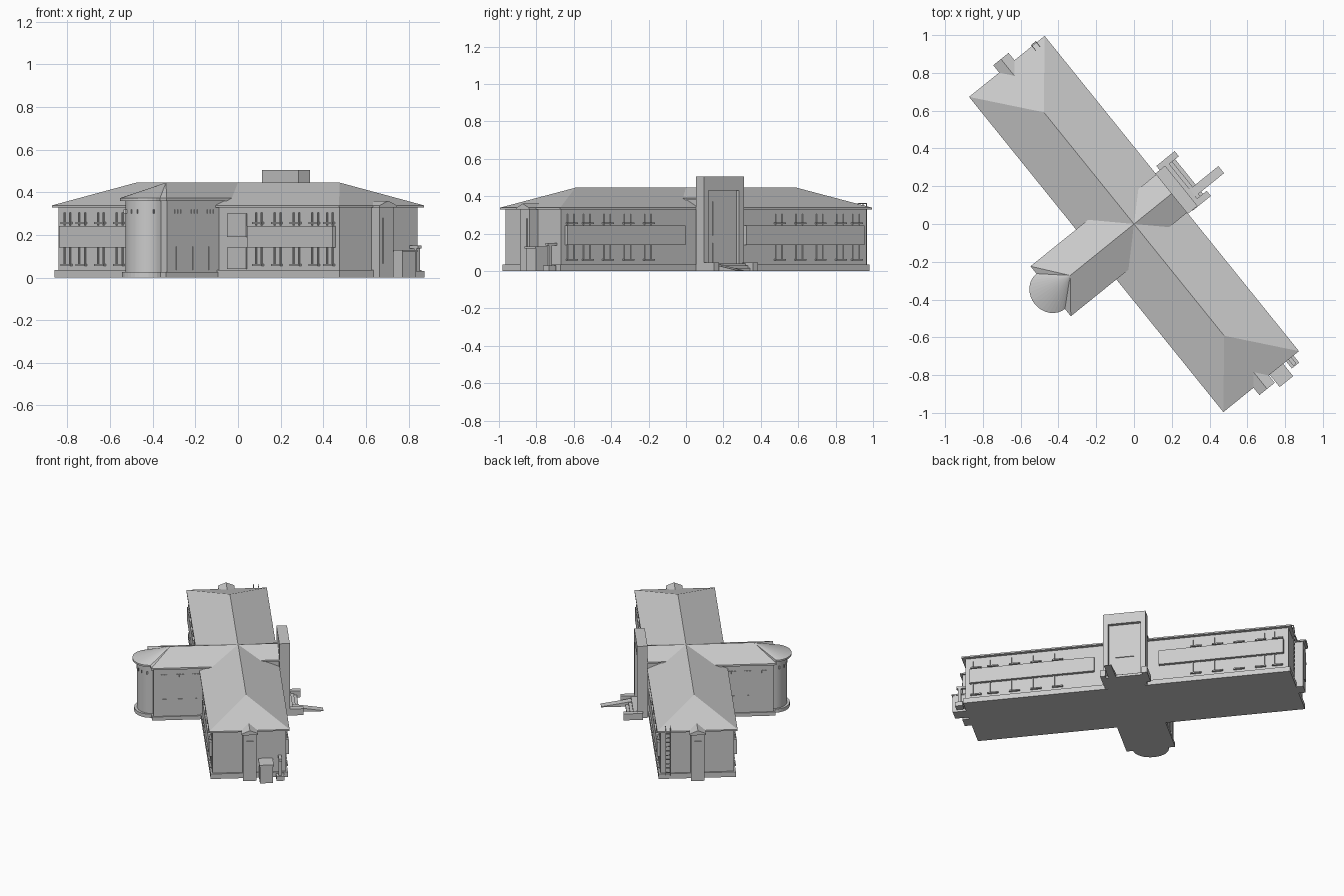
import bpy, bmesh, math

if "Cube" in bpy.data.objects:
    bpy.data.objects.remove(bpy.data.objects["Cube"])

ROT = math.radians(-51.1)   # plan is laid out along local X (long wing), then turned


def make(name, bm):
    bmesh.ops.recalc_face_normals(bm, faces=bm.faces)
    me = bpy.data.meshes.new(name)
    bm.to_mesh(me)
    bm.free()
    ob = bpy.data.objects.new(name, me)
    ob.rotation_euler.z = ROT
    bpy.context.collection.objects.link(ob)
    return ob


def boxes(name, items):
    """Each item is (x0, x1, y0, y1, z0, z1)."""
    bm = bmesh.new()
    for x0, x1, y0, y1, z0, z1 in items:
        vs = bmesh.ops.create_cube(bm, size=1)['verts']
        for v in vs:
            v.co = ((x0 + x1) / 2 + v.co.x * (x1 - x0),
                    (y0 + y1) / 2 + v.co.y * (y1 - y0),
                    (z0 + z1) / 2 + v.co.z * (z1 - z0))
    return make(name, bm)


def prism(name, outline, z0, z1):
    bm = bmesh.new()
    lo = [bm.verts.new((x, y, z0)) for x, y in outline]
    hi = [bm.verts.new((x, y, z1)) for x, y in outline]
    bm.faces.new(lo)
    bm.faces.new(hi)
    for i in range(len(lo)):
        j = (i + 1) % len(lo)
        bm.faces.new((lo[i], lo[j], hi[j], hi[i]))
    return make(name, bm)


def roof(name, outline, eave, ridge_pts, faces, fascia=0.01):
    """Eave outline with a fascia; faces index outline points then ridge points."""
    bm = bmesh.new()
    lo = [bm.verts.new((x, y, eave - fascia)) for x, y in outline]
    hi = [bm.verts.new((x, y, eave)) for x, y in outline]
    top = hi + [bm.verts.new(p) for p in ridge_pts]
    bm.faces.new(lo)
    for i in range(len(lo)):
        j = (i + 1) % len(lo)
        bm.faces.new((lo[i], lo[j], hi[j], hi[i]))
    for f in faces:
        bm.faces.new([top[i] for i in f])
    return make(name, bm)


def rect(x0, x1, y0, y1):
    return [(x0, y0), (x1, y0), (x1, y1), (x0, y1)]


def apse_outline(half, end, radius, inner, n=16):
    """Wing plan with a half-round end, pointing to -Y."""
    arc = [(-radius * math.cos(math.pi * i / n),
            end - radius * 0.9 * math.sin(math.pi * i / n)) for i in range(n + 1)]
    return [(-half, inner), (-half, end)] + arc + [(half, end), (half, inner)]


# Long wing: plinth, walls, hipped roof
boxes("plinth", [(-1.063, 1.063, -0.247, 0.247, 0, 0.035)])
boxes("main_walls", [(-1.05, 1.05, -0.235, 0.235, 0.03, 0.33)])
roof("main_roof", rect(-1.072, 1.072, -0.257, 0.257), 0.338,
     [(-0.76, 0, 0.445), (0.76, 0, 0.445)],
     [(0, 1, 5, 4), (2, 3, 4, 5), (1, 2, 5), (3, 0, 4)])

# Cross wing with rounded end
prism("apse_plinth", apse_outline(0.158, -0.56, 0.115, 0), 0, 0.025)
walls = prism("apse_wing_walls", apse_outline(0.15, -0.55, 0.106, 0), 0.02, 0.365)
out = apse_outline(0.17, -0.567, 0.12, 0)
n = len(out)
roof("apse_wing_roof", out, 0.372, [(0, -0.434, 0.445), (0, 0, 0.445)],
     [(0, 1, n, n + 1), (n - 2, n - 1, n + 1, n), (n - 1, 0, n + 1)]
     + [(i, i + 1, n) for i in range(1, n - 2)], 0.012)

# Cross wing windows and tall doors on both flanks
items = []
for s in (-1, 1):
    a, b = sorted((s * 0.148, s * 0.154))
    for y in (-0.48, -0.38, -0.285):
        items.append((a, b, y - 0.014, y + 0.014, 0.035, 0.145))
        for d in (-0.018, 0, 0.018):
            items.append((a, b, y + d - 0.006, y + d + 0.006, 0.3, 0.318))
boxes("wing_windows", items)

# Small windows round the rounded end
bm = bmesh.new()
for k in range(1, 8):
    a = math.pi * k / 8
    vs = bmesh.ops.create_cube(bm, size=1)['verts']
    for v in vs:
        t, r = v.co.x * 0.012, 0.106 + v.co.y * 0.006
        x = -r * math.cos(a) + t * math.sin(a)
        y = -0.55 - 0.9 * r * math.sin(a) + t * math.cos(a)
        v.co = (x, y, 0.31 + v.co.z * 0.02)
make("apse_windows", bm)

# Entrance link with gable roof, running into the tower
boxes("entrance_link", [(-0.12, 0.12, 0, 0.27, 0, 0.385)])
roof("entrance_link_roof", rect(-0.13, 0.13, 0, 0.28), 0.389,
     [(0, 0, 0.445), (0, 0.28, 0.445)],
     [(3, 0, 4, 5), (1, 2, 5, 4), (0, 1, 4), (2, 3, 5)])

# Entrance tower: back slab with raised frame, window and door
boxes("entrance_tower", [(-0.137, 0.137, 0.255, 0.30, 0, 0.505)])
boxes("tower_frame", [(-0.137, -0.105, 0.30, 0.322, 0, 0.505),
                      (0.105, 0.137, 0.30, 0.322, 0, 0.505),
                      (-0.105, 0.105, 0.30, 0.322, 0.43, 0.505)])
boxes("tower_window", [(-0.06, 0.06, 0.298, 0.306, 0.19, 0.37)])
boxes("tower_door", [(-0.06, 0.06, 0.298, 0.306, 0.04, 0.15)])

# Porch steps, side cheeks and ramp
boxes("porch_steps", [(-0.13, 0.105, 0.3, 0.345 + 0.02 * i, 0, 0.04 - 0.012 * i)
                      for i in range(3)])
boxes("porch_cheeks", [(-0.165, -0.13, 0.285, 0.41, 0, 0.045),
                       (0.105, 0.14, 0.285, 0.41, 0, 0.045)])
ramp = boxes("porch_ramp", [(0.042, 0.09, 0.34, 0.54, 0, 0.035)])
for v in ramp.data.vertices:
    if v.co.y > 0.5 and v.co.z > 0.01:
        v.co.z = 0.004

# Raised spandrel bands between the storeys
boxes("spandrel_bands", [(min(s * a, s * 1.02), max(s * a, s * 1.02),
                          min(t * 0.23, t * 0.255), max(t * 0.23, t * 0.255), 0.14, 0.242)
                         for s in (-1, 1) for t, a in ((1, 0.21), (-1, 0.385))])

# Window mullions and sills on both long sides
posts, sills = [], []
for t in (-1, 1):
    y0, y1 = sorted((t * 0.233, t * 0.241))
    w0, w1 = sorted((t * 0.233, t * 0.25))
    for s in (-1, 1):
        for x in (0.45, 0.59, 0.73, 0.87, 0.98):
            for z0, z1, zs in ((0.245, 0.305, 0.252), (0.055, 0.14, 0.055)):
                sills.append((s * x - 0.035, s * x + 0.035, w0, w1, zs, zs + 0.008))
                for d in (-0.022, 0.022):
                    posts.append((s * x + d - 0.004, s * x + d + 0.004, y0, y1, z0, z1))
boxes("window_mullions", posts)
boxes("window_sills", sills)

# Stair window panels beside the cross wing
boxes("stair_panels", [(min(s * 0.22, s * 0.36), max(s * 0.22, s * 0.36), -0.243, -0.23, a, b)
                       for s in (-1, 1) for a, b in ((0.04, 0.14), (0.19, 0.3))])

# Gabled bays on both ends
for s, side in ((1, "right"), (-1, "left")):
    x0, x1 = sorted((s * 1.0, s * 1.108))
    boxes(side + "_bay", [(x0, x1, -0.042, 0.042, 0, 0.333)])
    w0, w1 = sorted((s * 1.105, s * 1.113))
    boxes(side + "_bay_window", [(w0, w1, -0.022, 0.022, 0.065, 0.28)])
    r0, r1 = sorted((s * 0.98, s * 1.122))
    roof(side + "_bay_roof", rect(r0, r1, -0.052, 0.052), 0.338,
         [(r0, 0, 0.36), (r1, 0, 0.36)],
         [(0, 1, 5, 4), (2, 3, 4, 5), (1, 2, 5), (3, 0, 4)])

# Side porch and stand pipe at one end
boxes("side_porch", [(1.04, 1.15, 0.062, 0.146, 0, 0.12),
                     (1.04, 1.156, 0.058, 0.15, 0.12, 0.13)])
boxes("stand_pipe", [(1.085, 1.105, 0.185, 0.205, 0, 0.14),
                     (1.04, 1.115, 0.185, 0.205, 0.135, 0.15),
                     (1.07, 1.12, 0.17, 0.22, 0, 0.03)])

# Roof ladder at the other end
boxes("ladder", [(-1.08, -1.074, y, y + 0.004, 0.03, 0.362) for y in (0.17, 0.2)]
      + [(-1.08, -1.074, 0.17, 0.204, z / 100, z / 100 + 0.004) for z in range(5, 35, 3)]
      + [(-1.08, -1.04, y, y + 0.004, 0.357, 0.362) for y in (0.17, 0.2)])

# Smooth the rounded wall only
bpy.context.view_layer.objects.active = walls
walls.select_set(True)
bpy.ops.object.shade_smooth_by_angle(angle=math.radians(30))
